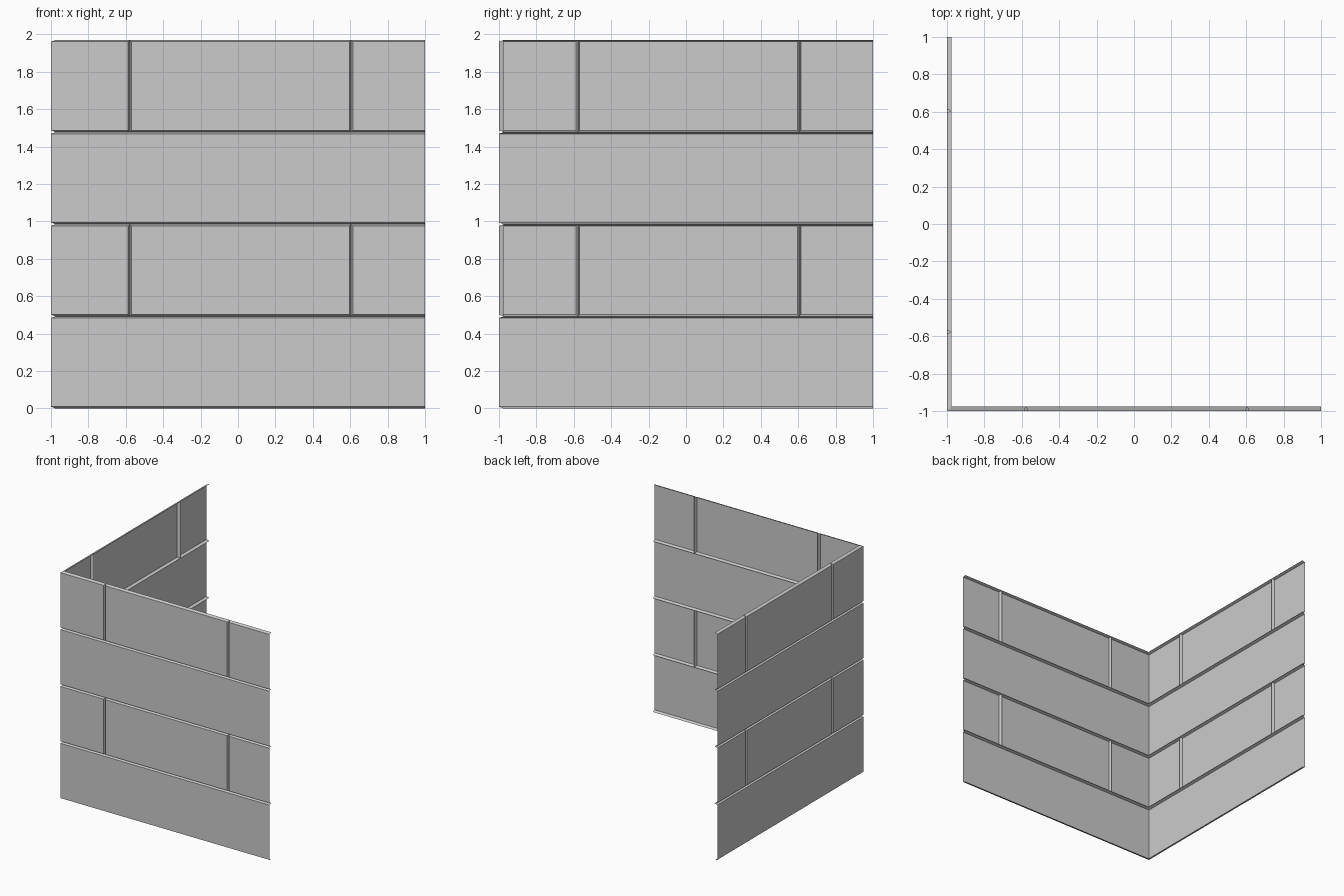
import bpy, bmesh

if "Cube" in bpy.data.objects:
    bpy.data.objects.remove(bpy.data.objects["Cube"])

DEPTH = 0.025      # how far the V joints sink behind the face
HALF = 0.009       # half width of a joint
ROW = 0.4925       # course height
JOINTS = (-0.578, 0.605)


def add_block(bm, u0, u1, z0, z1, place):
    """One open-backed block: flat face plus slopes running back to the joint bottoms."""
    corner, end = u0 == -1, u1 == 1
    fu0 = u0 if corner else u0 + HALF
    fu1 = u1 if end else u1 - HALF
    bu0 = u0 + DEPTH if corner else u0      # mitre at the wall corner
    face = [(fu0, z0 + HALF), (fu1, z0 + HALF), (fu1, z1 - HALF), (fu0, z1 - HALF)]
    back = [(bu0, z0), (u1, z0), (u1, z1), (bu0, z1)]
    f = [bm.verts.new(place(u, -1, z)) for u, z in face]
    b = [bm.verts.new(place(u, -1 + DEPTH, z)) for u, z in back]
    bm.faces.new(f)
    for i in range(4):
        if (i == 1 and end) or (i == 3 and corner):
            continue
        j = (i + 1) % 4
        bm.faces.new((f[j], f[i], b[i], b[j]))


def build_wall(name, place, flip):
    bm = bmesh.new()
    for row in range(4):
        cuts = (-1, *JOINTS, 1) if row % 2 else (-1, 1)
        for u0, u1 in zip(cuts, cuts[1:]):
            add_block(bm, u0, u1, row * ROW, (row + 1) * ROW, place)
    loose = [v for v in bm.verts if not v.link_faces]
    bmesh.ops.delete(bm, geom=loose, context='VERTS')
    bmesh.ops.remove_doubles(bm, verts=bm.verts, dist=1e-5)
    if flip:
        bmesh.ops.reverse_faces(bm, faces=bm.faces)
    mesh = bpy.data.meshes.new(name)
    bm.to_mesh(mesh)
    bm.free()
    bpy.context.collection.objects.link(bpy.data.objects.new(name, mesh))


# Front wall, and the left wall as its reflection across the corner diagonal
build_wall("front_block_wall", lambda u, d, z: (u, d, z), False)
build_wall("left_block_wall", lambda u, d, z: (d, u, z), True)
